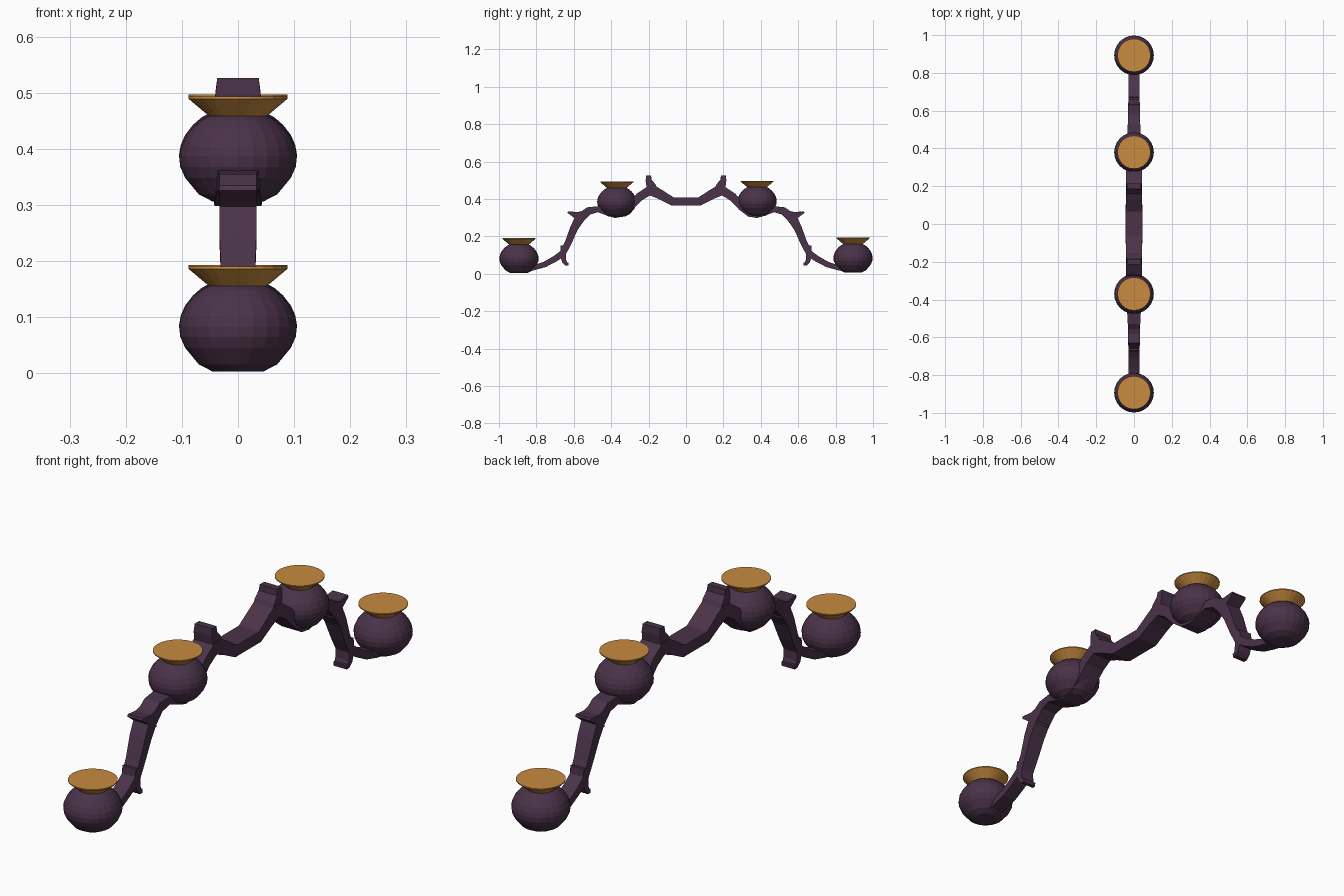
import bpy, bmesh, math
from mathutils import Vector

if "Cube" in bpy.data.objects:
    bpy.data.objects.remove(bpy.data.objects["Cube"])

def material(name, col):
    m = bpy.data.materials.new(name)
    m.diffuse_color = (*col, 1)
    m.use_nodes = True
    m.node_tree.nodes["Principled BSDF"].inputs["Base Color"].default_value = m.diffuse_color
    return m

PURPLE = material("dark_purple", (0.068, 0.032, 0.066))
GOLD = material("gold", (0.58, 0.26, 0.05))

def finish(name, bm, mat):
    bmesh.ops.recalc_face_normals(bm, faces=bm.faces)
    me = bpy.data.meshes.new(name)
    bm.to_mesh(me)
    bm.free()
    me.materials.append(mat)
    ob = bpy.data.objects.new(name, me)
    bpy.context.collection.objects.link(ob)
    return ob

def lathe(name, profile, y, z, mat, sides=24):
    """Closed solid of revolution from (radius, height) points."""
    bm = bmesh.new()
    rings = [[bm.verts.new((r * math.cos(2 * math.pi * i / sides),
                            y + r * math.sin(2 * math.pi * i / sides), z + h))
              for i in range(sides)] for r, h in profile]
    for a, b in zip(rings, rings[1:]):
        for i in range(sides):
            j = (i + 1) % sides
            bm.faces.new((a[i], a[j], b[j], b[i]))
    bm.faces.new(rings[0])
    bm.faces.new(rings[-1])
    return finish(name, bm, mat)

def bar(name, path, side=1):
    """Rectangular bar along (y, z, thickness, half width) points."""
    bm = bmesh.new()
    pts = [Vector((p[0], p[1])) for p in path]
    rings = []
    for i, (y, z, t, w) in enumerate(path):
        d0 = (pts[i] - pts[max(i - 1, 0)]).normalized()
        d1 = (pts[min(i + 1, len(pts) - 1)] - pts[i]).normalized()
        d = (d0 + d1).normalized()
        n = Vector((-d.y, d.x)) * t / 2
        a, b = pts[i] + n, pts[i] - n
        rings.append([bm.verts.new((x, side * q.x, q.y))
                      for x, q in ((-w, a), (w, a), (w, b), (-w, b))])
    for a, b in zip(rings, rings[1:]):
        for i in range(4):
            j = (i + 1) % 4
            bm.faces.new((a[i], a[j], b[j], b[i]))
    bm.faces.new(rings[0])
    bm.faces.new(rings[-1])
    return finish(name, bm, PURPLE)

BOWL = [(.045, .003), (.07, .016), (.094, .045), (.103, .065), (.105, .083),
        (.102, .1), (.094, .118), (.08, .136), (.065, .149), (.05, .157)]
RIM = [(.05, .154), (.088, .186), (.088, .19)]

# Four cups with flared gold rims
for label, y, z in (("outer_left", -.893, 0), ("inner_left", -.37, .303),
                    ("inner_right", .38, .307), ("outer_right", .893, .003)):
    lathe(label + "_cup", BOWL, y, z, PURPLE)
    lathe(label + "_rim", RIM, y, z, GOLD)

# Flat bridge in the middle
bar("centre_bridge", [(-.19, .45, .06, .043), (-.14, .425, .052, .043), (-.073, .387, .045, .044),
                      (.073, .387, .045, .044), (.14, .425, .052, .043), (.19, .45, .06, .043)])

# Curling arms and thorn-like spurs on both sides
ARM = [(.16, .44, .055, .043), (.2, .442, .05, .043), (.25, .41, .045, .043),
       (.3, .355, .04, .043), (.34, .322, .036, .043), (.38, .315, .034, .042),
       (.42, .328, .034, .04), (.47, .345, .032, .036), (.52, .336, .042, .033),
       (.57, .295, .052, .033), (.6, .24, .042, .033), (.63, .165, .036, .03),
       (.66, .108, .036, .029), (.7, .08, .032, .029), (.755, .05, .03, .029),
       (.82, .03, .026, .029), (.89, .016, .02, .028)]
SPUR_TOP = [(.175, .435, .06, .043), (.187, .47, .05, .042), (.2, .5, .032, .04), (.2, .526, .027, .037)]
SPUR_MID = [(.545, .305, .07, .033), (.585, .311, .038, .033), (.632, .33, .009, .033)]
SPUR_LOW = [(.655, .15, .03, .029), (.658, .1, .032, .029), (.651, .066, .024, .029),
            (.64, .052, .018, .029), (.628, .051, .016, .028)]
for label, side in (("left", -1), ("right", 1)):
    bar(label + "_arm", ARM, side)
    bar(label + "_top_spur", SPUR_TOP, side)
    bar(label + "_middle_spur", SPUR_MID, side)
    bar(label + "_lower_spur", SPUR_LOW, side)
